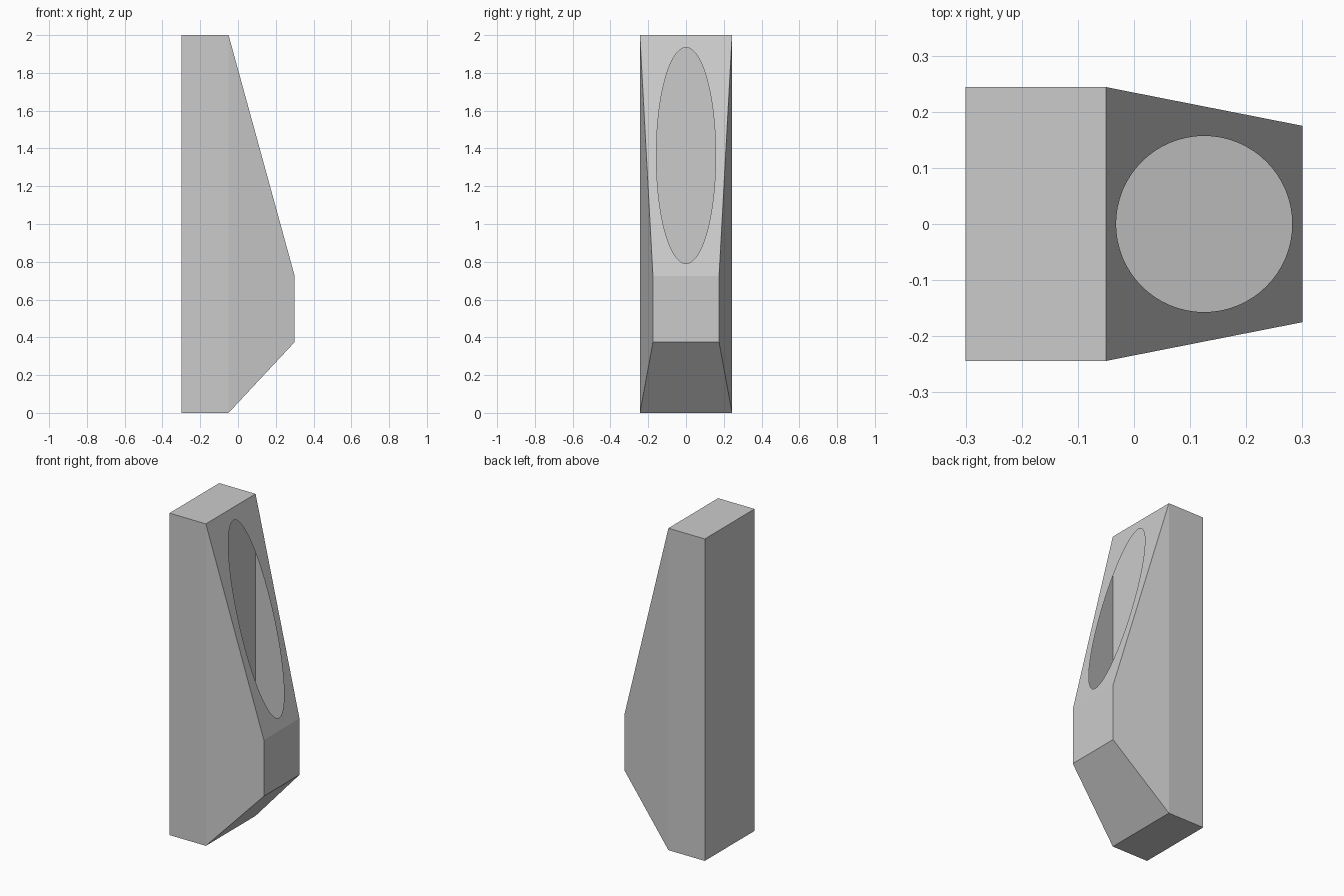
import bpy, bmesh, math

if "Cube" in bpy.data.objects:
    bpy.data.objects.remove(bpy.data.objects["Cube"])

X0, X1, X2 = -0.30, -0.05, 0.30      # back, joint, nose
Y1, Y2 = 0.244, 0.175                # half widths at joint and nose
Z_TOP, Z_NOSE_TOP, Z_NOSE_LOW = 2.0, 0.725, 0.375
HOLE_X, HOLE_R, HOLE_SIDES = 0.125, 0.157, 64


def finish(bm, name):
    mesh = bpy.data.meshes.new(name)
    bm.to_mesh(mesh)
    bm.free()
    obj = bpy.data.objects.new(name, mesh)
    bpy.context.collection.objects.link(obj)
    return obj


def slope_z(x):
    return Z_TOP + (x - X1) * (Z_NOSE_TOP - Z_TOP) / (X2 - X1)


# Back panel: plain upright slab
bm = bmesh.new()
bmesh.ops.create_cube(bm, size=1)
for v in bm.verts:
    v.co.x = X0 if v.co.x < 0 else X1
    v.co.y *= 2 * Y1
    v.co.z = 0 if v.co.z < 0 else Z_TOP
finish(bm, "back_panel")

# Front cover: thin hollow shell, tapered towards the nose
bm = bmesh.new()
profile = [(X1, Y1, 0), (X2, Y2, Z_NOSE_LOW), (X2, Y2, Z_NOSE_TOP), (X1, Y1, Z_TOP)]
right = [bm.verts.new((x, -y, z)) for x, y, z in profile]
left = [bm.verts.new((x, y, z)) for x, y, z in profile]
bm.faces.new(right)
bm.faces.new(left[::-1])
for i in (0, 1):
    bm.faces.new((right[i], left[i], left[i + 1], right[i + 1]))

# Sloping face with a hole that is round when seen from above
ring = []
for i in range(HOLE_SIDES):
    a = 2 * math.pi * i / HOLE_SIDES
    x = HOLE_X + HOLE_R * math.cos(a)
    ring.append(bm.verts.new((x, HOLE_R * math.sin(a), slope_z(x))))
rim = [right[2], left[2], left[3], right[3]]
edges = []
for loop in (rim, ring):
    for a, b in zip(loop, loop[1:] + loop[:1]):
        edges.append(bm.edges.get((a, b)) or bm.edges.new((a, b)))
filled = bmesh.ops.triangle_fill(bm, use_beauty=True, edges=edges)
for f in [g for g in filled["geom"] if isinstance(g, bmesh.types.BMFace)]:
    f.normal_update()
    if f.normal.x < 0:
        f.normal_flip()
finish(bm, "front_cover")
